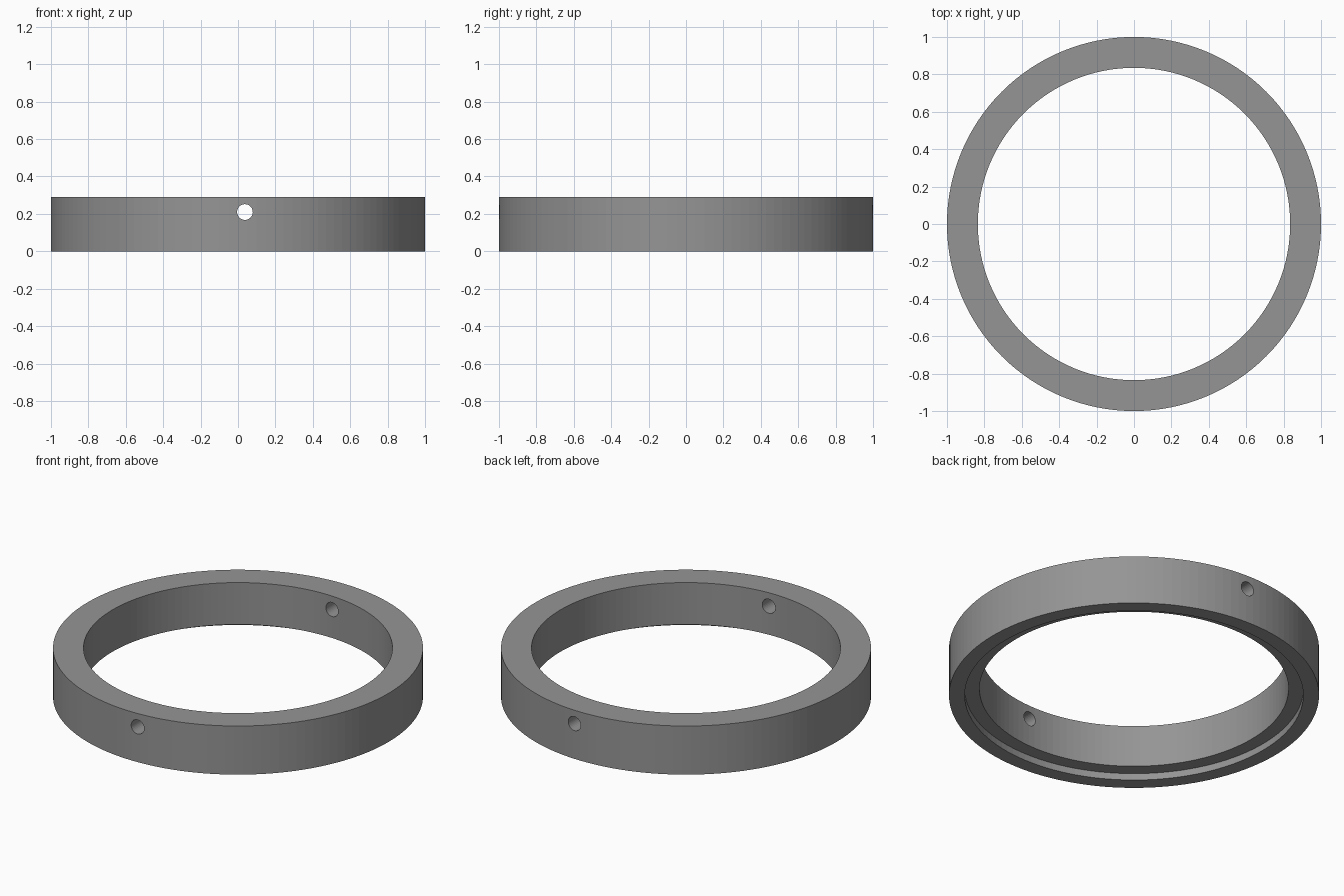
import bpy, bmesh, math

if "Cube" in bpy.data.objects:
    bpy.data.objects.remove(bpy.data.objects["Cube"])

SEGMENTS = 128
HEIGHT = 0.29

# one grey for the whole ring
grey = bpy.data.materials.new("mid_grey")
grey.diffuse_color = (0.3, 0.3, 0.3, 1)
grey.use_nodes = True
grey.node_tree.nodes["Principled BSDF"].inputs["Base Color"].default_value = grey.diffuse_color

# cross-section (radius, height): plain outside, shallow step under the bore
profile = [(1.0, 0), (1.0, HEIGHT), (0.835, HEIGHT),
           (0.835, 0.04), (0.915, 0.04), (0.915, 0)]

# ring: sweep the cross-section around z
bm = bmesh.new()
loops = []
for i in range(SEGMENTS):
    a = 2 * math.pi * i / SEGMENTS
    loops.append([bm.verts.new((r * math.cos(a), r * math.sin(a), z))
                  for r, z in profile])
n = len(profile)
for i in range(SEGMENTS):
    p, q = loops[i], loops[(i + 1) % SEGMENTS]
    for j in range(n):
        k = (j + 1) % n
        bm.faces.new((p[j], q[j], q[k], p[k]))
bmesh.ops.recalc_face_normals(bm, faces=bm.faces)
mesh = bpy.data.meshes.new("ring")
bm.to_mesh(mesh)
bm.free()
ring = bpy.data.objects.new("ring", mesh)
bpy.context.collection.objects.link(ring)
mesh.materials.append(grey)

# cross hole through the front and back walls
bpy.ops.mesh.primitive_cylinder_add(vertices=32, radius=0.042, depth=2.4,
                                    location=(0.037, 0, 0.21),
                                    rotation=(math.pi / 2, 0, 0))
cutter = bpy.context.object
cutter.name = "hole_cutter"
cutter.data.materials.append(grey)
cutter.hide_render = True

# apply the cut and drop the cutter
cut = ring.modifiers.new("cross_hole", 'BOOLEAN')
cut.operation = 'DIFFERENCE'
cut.solver = 'EXACT'
cut.object = cutter
bpy.ops.object.select_all(action='DESELECT')
bpy.context.view_layer.objects.active = ring
ring.select_set(True)
bpy.ops.object.modifier_apply(modifier=cut.name)
bpy.data.objects.remove(cutter, do_unlink=True)
